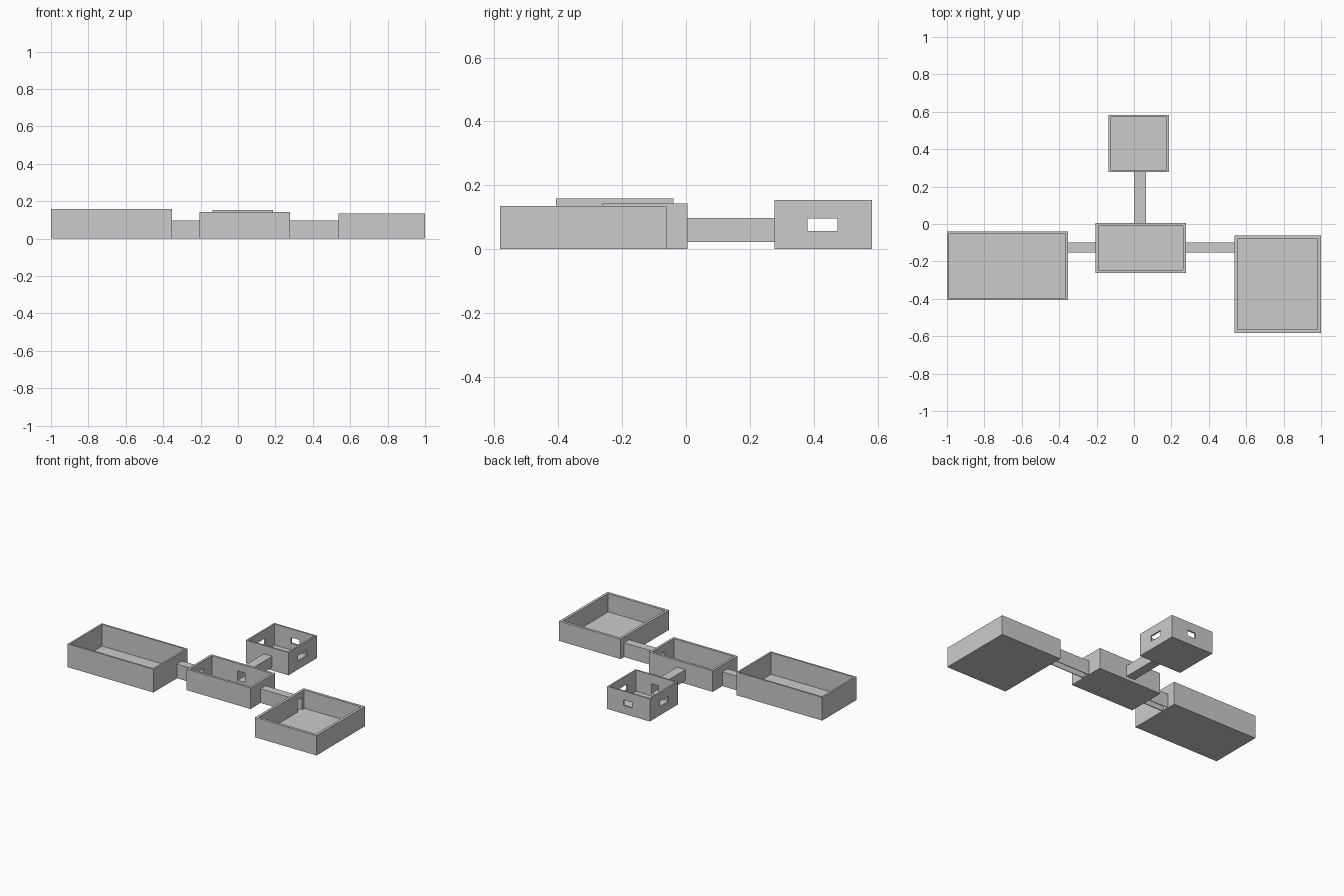
import bpy
import bmesh
from mathutils import Vector

if "Cube" in bpy.data.objects:
    bpy.data.objects.remove(bpy.data.objects["Cube"])


def box(name, lo, hi):
    lo, hi = Vector(lo), Vector(hi)
    bm = bmesh.new()
    bmesh.ops.create_cube(bm, size=1)
    for v in bm.verts:
        v.co = Vector((c + 0.5) * (b - a) + a for c, a, b in zip(v.co, lo, hi))
    mesh = bpy.data.meshes.new(name)
    bm.to_mesh(mesh)
    bm.free()
    ob = bpy.data.objects.new(name, mesh)
    bpy.context.collection.objects.link(ob)
    return ob


def cut(ob, lo, hi):
    cutter = box("cutter", lo, hi)
    cutter.hide_render = True
    mod = ob.modifiers.new("cut", "BOOLEAN")
    mod.operation = "DIFFERENCE"
    mod.solver = "EXACT"
    mod.object = cutter
    bpy.context.view_layer.objects.active = ob
    bpy.ops.object.modifier_apply(modifier=mod.name)
    bpy.data.objects.remove(cutter)


def room(name, x0, x1, y0, y1, height, wall, openings):
    """Open-topped tray with openings cut through its walls."""
    ob = box(name, (x0, y0, 0), (x1, y1, height))
    cut(ob, (x0 + wall, y0 + wall, FLOOR), (x1 - wall, y1 - wall, height + 0.1))
    for lo, hi in openings:
        cut(ob, lo, hi)


FLOOR = 0.01
T = 0.005             # corridor shell thickness
TOP = 0.097           # corridor roof height
CY0, CY1 = -0.153, -0.098   # side corridor width
CX0, CX1 = 0.0, 0.064       # back corridor width


def side_door(x):
    return ((x - 0.03, CY0 + T, FLOOR), (x + 0.03, CY1 - T, TOP - T))


def back_door(y):
    return ((CX0 + T, y - 0.03, 0.022 + T), (CX1 - T, y + 0.03, TOP - T))


def window(x):
    return ((x - 0.03, 0.381, 0.056), (x + 0.03, 0.475, 0.095))


# Rooms
room("left_room", -1.0, -0.353, -0.407, -0.039, 0.158, 0.012, [side_door(-0.353)])
room("centre_room", -0.205, 0.277, -0.261, 0.005, 0.143, 0.016,
     [side_door(-0.205), side_door(0.277), back_door(0.005)])
room("right_room", 0.536, 1.0, -0.583, -0.061, 0.135, 0.018, [side_door(0.536)])
room("back_room", -0.135, 0.186, 0.277, 0.583, 0.154, 0.011,
     [back_door(0.277), window(-0.135), window(0.186),
      ((CX0, 0.55, 0.056), (CX1, 0.62, 0.095))])

# Side corridors: roof and two walls, open below
for name, x0, x1 in (("left_corridor", -0.353, -0.205), ("right_corridor", 0.277, 0.536)):
    ob = box(name, (x0, CY0, 0), (x1, CY1, TOP))
    cut(ob, (x0 - 0.1, CY0 + T, -0.1), (x1 + 0.1, CY1 - T, TOP - T))

# Back corridor: raised square tube
ob = box("back_corridor", (CX0, 0.005, 0.022), (CX1, 0.277, TOP))
cut(ob, (CX0 + T, -0.1, 0.022 + T), (CX1 - T, 0.4, TOP - T))
